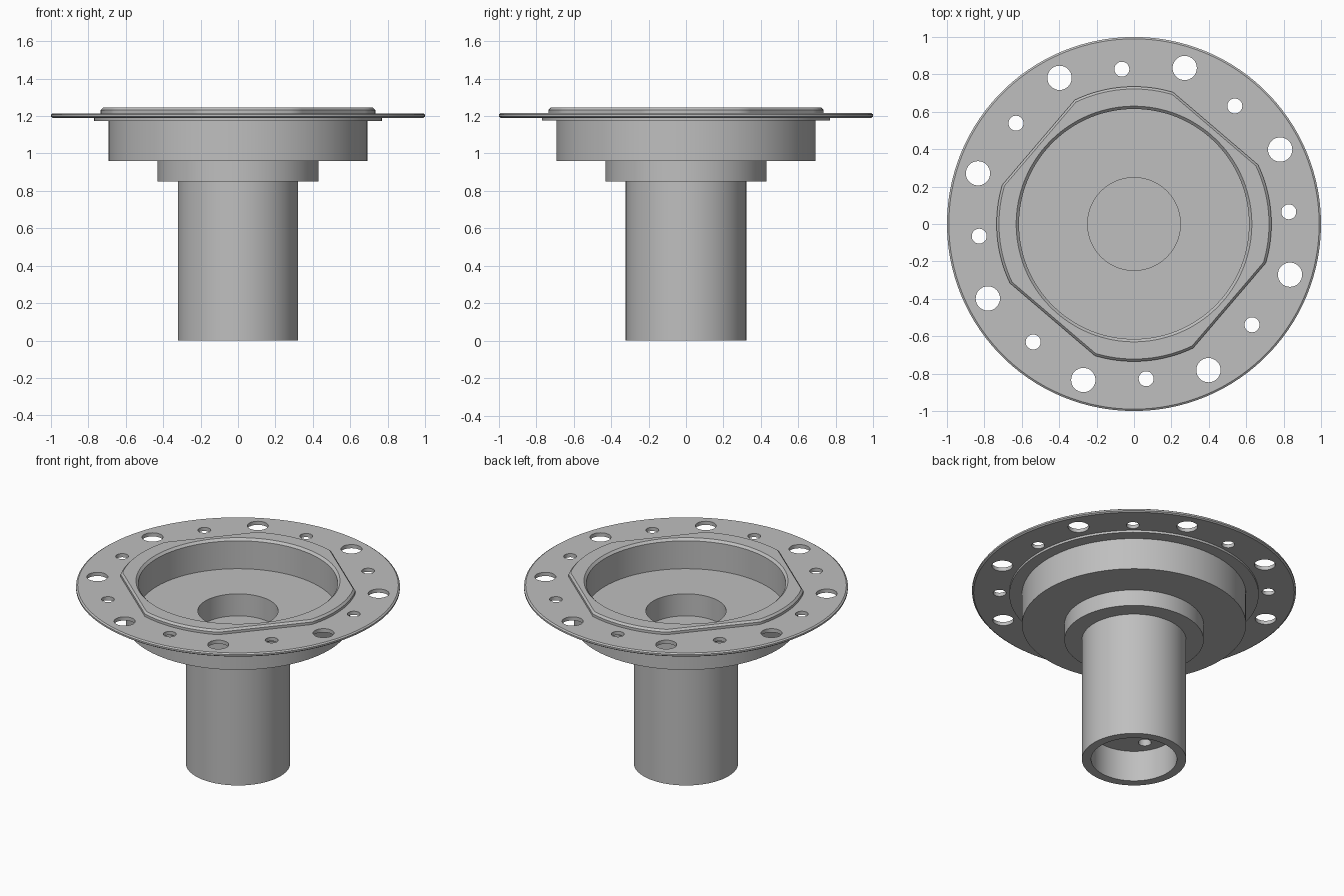
import bpy
import bmesh
from math import cos, sin, radians, pi

cube = bpy.data.objects.get("Cube")
if cube:
    bpy.data.objects.remove(cube, do_unlink=True)

SEGMENTS = 120
FLAT_CENTRE = radians(49.5)   # direction of the first of four flats
FLAT_HALF = radians(24)       # half the angle each flat spans

grey = bpy.data.materials.new("plain grey")
grey.use_nodes = True
colour = (0.52, 0.52, 0.52, 1)
grey.diffuse_color = colour
grey.node_tree.nodes["Principled BSDF"].inputs["Base Color"].default_value = colour


def finish(bm, name):
    bmesh.ops.recalc_face_normals(bm, faces=bm.faces)
    mesh = bpy.data.meshes.new(name)
    bm.to_mesh(mesh)
    bm.free()
    mesh.materials.append(grey)
    obj = bpy.data.objects.new(name, mesh)
    bpy.context.collection.objects.link(obj)
    return obj


def flat_radius(r, angle):
    """Radius of a circle trimmed by four equal flats."""
    turn = (angle - FLAT_CENTRE + pi / 4) % (pi / 2) - pi / 4
    return min(r, r * cos(FLAT_HALF) / cos(turn))


def lathe(name, profile):
    """Revolve (radius, height, has_flats) points about the z axis."""
    bm = bmesh.new()
    rings = []
    for r, z, has_flats in profile:
        if r == 0:
            rings.append([bm.verts.new((0, 0, z))] * SEGMENTS)
            continue
        ring = []
        for i in range(SEGMENTS):
            a = radians(1.5) + 2 * pi * i / SEGMENTS
            rr = flat_radius(r, a) if has_flats else r
            ring.append(bm.verts.new((rr * cos(a), rr * sin(a), z)))
        rings.append(ring)
    for low, high in zip(rings, rings[1:]):
        for i in range(SEGMENTS):
            j = (i + 1) % SEGMENTS
            corners = dict.fromkeys((low[i], low[j], high[j], high[i]))
            bm.faces.new(list(corners))
    return finish(bm, name)


def add_hole_circle(bm, count, start, circle, radius, low, high):
    """Cylinders evenly spaced around the axis."""
    for i in range(count):
        a = radians(start) + 2 * pi * i / count
        made = bmesh.ops.create_cone(bm, cap_ends=True, segments=32,
                                     radius1=radius, radius2=radius, depth=high - low)
        bmesh.ops.translate(bm, verts=made["verts"],
                            vec=(circle * cos(a), circle * sin(a), (low + high) / 2))


# Housing: tube, stepped body, flange, flatted boss and recess in one turning
outside = [
    (0, 0.21, False), (0.265, 0.21, False), (0.265, 0, False),
    (0.322, 0, False), (0.322, 0.85, False),
    (0.43, 0.85, False), (0.43, 0.96, False),
    (0.692, 0.96, False), (0.692, 1.175, False),
    (0.77, 1.175, False), (0.77, 1.19, False),
    (0.99, 1.19, False), (1, 1.197, False), (1, 1.208, False), (0.99, 1.215, False),
]
boss = [(0.735, 1.215, True), (0.735, 1.232, True), (0.722, 1.245, True)]
recess = [
    (0.63, 1.245, False), (0.615, 1.23, False), (0.615, 1.04, False),
    (0.248, 1.04, False), (0.248, 0.89, False), (0, 0.89, False),
]
housing = lathe("flanged_housing", outside + boss + recess)

# Bolt holes through the flange and blind holes inside the tube
bm = bmesh.new()
add_hole_circle(bm, 8, 27, 0.877, 0.065, 1.1, 1.3)
add_hole_circle(bm, 8, 4.5, 0.83, 0.04, 1.1, 1.3)
add_hole_circle(bm, 4, 27, 0.17, 0.04, 0.1, 0.35)
cutter = finish(bm, "hole_cutters")
cutter.hide_render = True

drill = housing.modifiers.new("drill_holes", "BOOLEAN")
drill.operation = "DIFFERENCE"
drill.solver = "EXACT"
drill.object = cutter
bpy.ops.object.select_all(action="DESELECT")
bpy.context.view_layer.objects.active = housing
housing.select_set(True)
bpy.ops.object.modifier_apply(modifier=drill.name)
bpy.data.objects.remove(cutter, do_unlink=True)
bpy.ops.object.shade_smooth_by_angle(angle=radians(30))
